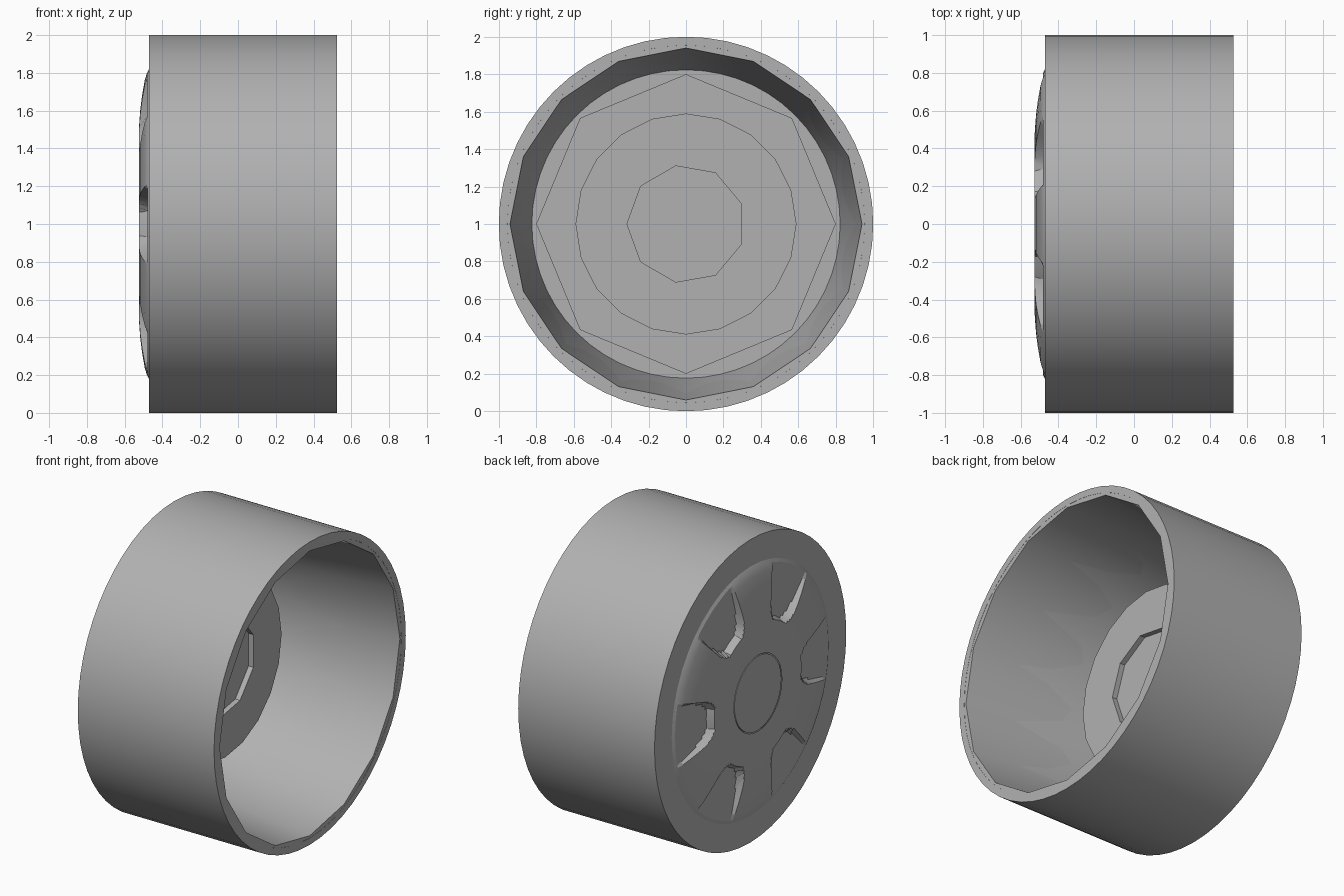
import bpy, bmesh, math
from math import cos, sin, pi, radians

cube = bpy.data.objects.get("Cube")
if cube:
    bpy.data.objects.remove(cube, do_unlink=True)

# Single grey for the whole wheel
grey = bpy.data.materials.new("mid_grey")
grey.use_nodes = True
colour = (0.44, 0.44, 0.44, 1)
grey.diffuse_color = colour
grey.node_tree.nodes["Principled BSDF"].inputs["Base Color"].default_value = colour


def point(x, r, a):
    """Point at distance r from the axle, which runs along x."""
    return (x, r * cos(a), 1 + r * sin(a))


def finish(name, bm, smooth=None):
    mesh = bpy.data.meshes.new(name)
    bm.to_mesh(mesh)
    bm.free()
    mesh.materials.append(grey)
    obj = bpy.data.objects.new(name, mesh)
    bpy.context.collection.objects.link(obj)
    if smooth:
        bpy.ops.object.select_all(action='DESELECT')
        obj.select_set(True)
        bpy.context.view_layer.objects.active = obj
        bpy.ops.object.shade_smooth_by_angle(angle=radians(smooth))
    return obj


def bridge(bm, rings, closed=False):
    pairs = list(zip(rings, rings[1:]))
    if closed:
        pairs.append((rings[-1], rings[0]))
    for a, b in pairs:
        n = len(a)
        for i in range(n):
            j = (i + 1) % n
            bm.faces.new((a[i], a[j], b[j], b[i]))


def lathe(name, profile, n, smooth=None, closed=False, start=0):
    """Spin (x, r) points round the axle, as a ring or as a capped solid."""
    bm = bmesh.new()
    rings = [[bm.verts.new(point(x, r, start + 2 * pi * i / n))
              for i in range(n)] for x, r in profile]
    bridge(bm, rings, closed)
    if not closed:
        bm.faces.new(rings[0])
        bm.faces.new(rings[-1])
    bmesh.ops.recalc_face_normals(bm, faces=bm.faces[:])
    return finish(name, bm, smooth)


# Outer barrel with its two flat end lips
lathe("barrel", [(-0.47, 1), (0.525, 1), (0.525, 0.955), (-0.47, 0.82)], 56,
      smooth=30, closed=True)

# Faceted inner wall, narrowing towards the bottom of the well
lathe("inner_wall", [(0.524, 0.94), (-0.44, 0.85), (-0.45, 0.87),
                     (0.524, 0.98)], 16, smooth=30, closed=True)

# Plate closing the well, with an eight-sided step on it
lathe("back_plate", [(-0.46, 0.83), (-0.445, 0.86)], 32)
lathe("octagon_step", [(-0.45, 0.8), (-0.425, 0.8)], 8)

# Inner hub drum with a shallow nine-sided socket
drum = lathe("hub_drum", [(-0.44, 0.59), (-0.095, 0.59)], 20)
cutter = lathe("socket_cutter", [(-0.13, 0.315), (0, 0.315)], 9, start=pi)
cutter.hide_render = True
cutter.hide_viewport = True
cut = drum.modifiers.new("socket", 'BOOLEAN')
cut.object = cutter
cut.solver = 'EXACT'

# Domed face: polar grid with six shallow pockets between the spokes
dome = [(0.25, -0.525), (0.455, -0.525), (0.475, -0.525), (0.495, -0.525),
        (0.53, -0.523), (0.6, -0.518), (0.68, -0.508), (0.76, -0.494),
        (0.8, -0.482), (0.825, -0.468)]
half_sector = [8, 10.5, 12.5, 14, 15.2, 22]
sector = [-30] + [-a for a in reversed(half_sector)] + [0] + half_sector
FLOOR = -0.48


def pocket_half_angle(r):
    """Rounded inner end, then straight sides."""
    if r < 0.47:
        return 0
    return 9 if r < 0.49 else 11 if r < 0.51 else 13 if r < 0.55 else 14.5


bm = bmesh.new()
rings = []
for r, x in dome:
    ring = []
    for s in range(6):
        for a in sector:
            inside = abs(a) < pocket_half_angle(r)
            ring.append(bm.verts.new(point(max(x, FLOOR) if inside else x, r,
                                           radians(60 * s + a))))
    rings.append(ring)
bridge(bm, rings)
bmesh.ops.recalc_face_normals(bm, faces=bm.faces[:])
if sum(f.normal.x for f in bm.faces) > 0:
    bmesh.ops.reverse_faces(bm, faces=bm.faces[:])
finish("spoked_face", bm, smooth=25)

# Centre cap, leaving a thin seam inside the spokes
lathe("centre_cap", [(-0.44, 0.26), (-0.515, 0.26)], 32)
lathe("cap_disc", [(-0.51, 0.245), (-0.525, 0.245)], 32)
